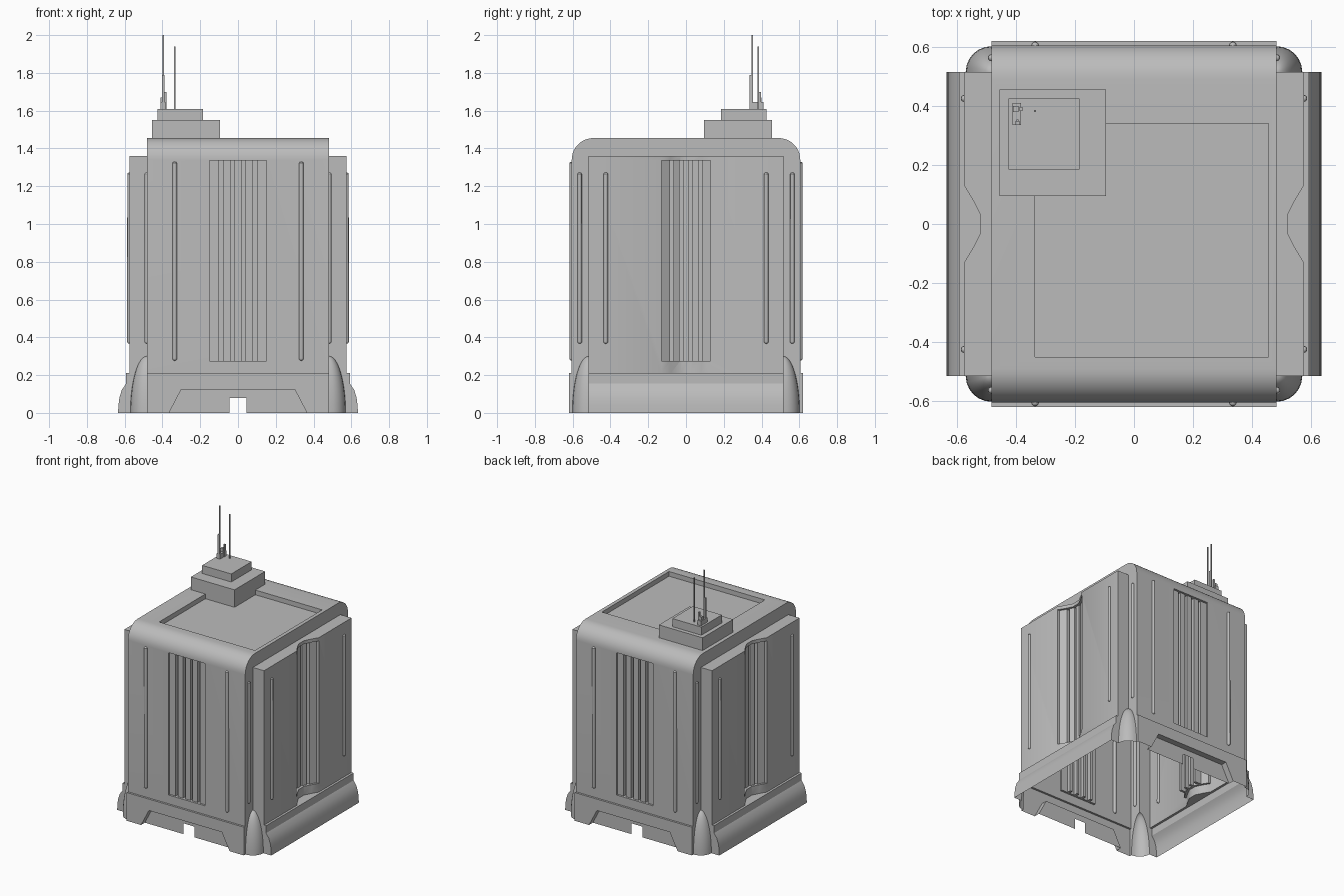
import bpy, bmesh, math
from mathutils import Vector

if "Cube" in bpy.data.objects:
    bpy.data.objects.remove(bpy.data.objects["Cube"])

grey = bpy.data.materials.new("concrete_grey")
grey.use_nodes = True
colour = (0.5, 0.5, 0.5, 1)
grey.diffuse_color = colour
grey.node_tree.nodes["Principled BSDF"].inputs["Base Color"].default_value = colour


def finish(name, bm):
    bmesh.ops.recalc_face_normals(bm, faces=bm.faces)
    me = bpy.data.meshes.new(name)
    bm.to_mesh(me)
    bm.free()
    me.materials.append(grey)
    ob = bpy.data.objects.new(name, me)
    bpy.context.collection.objects.link(ob)
    return ob


def prism(name, pts, axis, lo, hi):
    """Extrude a 2D outline along an axis; the outline uses the other two axes in order."""
    bm = bmesh.new()

    def place(p, d):
        c = list(p)
        c.insert(axis, d)
        return bm.verts.new(c)
    face = bm.faces.new([place(p, lo) for p in pts])
    ext = bmesh.ops.extrude_face_region(bm, geom=[face])
    step = Vector((0, 0, 0))
    step[axis] = hi - lo
    bmesh.ops.translate(bm, vec=step, verts=[v for v in ext["geom"] if isinstance(v, bmesh.types.BMVert)])
    return finish(name, bm)


def box(name, x0, x1, y0, y1, z0, z1):
    x0, x1 = sorted((x0, x1))
    y0, y1 = sorted((y0, y1))
    return prism(name, [(x0, y0), (x1, y0), (x1, y1), (x0, y1)], 2, z0, z1)


def select(ob):
    bpy.ops.object.select_all(action="DESELECT")
    ob.select_set(True)
    bpy.context.view_layer.objects.active = ob


def combine(target, other, operation="DIFFERENCE"):
    mod = target.modifiers.new("combine", "BOOLEAN")
    mod.operation, mod.solver, mod.object = operation, "EXACT", other
    select(target)
    bpy.ops.object.modifier_apply(modifier=mod.name)
    bpy.data.objects.remove(other)


def smooth(ob):
    select(ob)
    bpy.ops.object.shade_smooth_by_angle(angle=math.radians(32))


def capsule(name, x, y, z0, z1, r):
    bm = bmesh.new()
    bmesh.ops.create_uvsphere(bm, u_segments=12, v_segments=8, radius=r)
    for v in bm.verts:
        v.co += Vector((x, y, z1 - r if v.co.z > 0 else z0 + r))
    smooth(finish(name, bm))


W, D, TOP, R = 0.483, 0.605, 1.455, 0.115
PANEL_X, PANEL_Y = 0.575, 0.515
G0, G1 = 0.275, 1.335

# Main block: an arch with rounded front and back shoulders
arc = [(D - R + R * math.cos(a), TOP - R + R * math.sin(a))
       for a in (math.pi / 2 * i / 10 for i in range(11))]
outline = [(D, 0)] + arc + [(-y, z) for y, z in reversed(arc)] + [(-D, 0)]
building = prism("building", outline, 0, -W, W)

# Plinth
combine(building, box("plinth", -W, W, -0.62, 0.62, 0, 0.21), "UNION")

# Side panels with a concave bay in the middle
bay = [(PANEL_X, -0.13), (0.545, -0.08), (0.52, -0.03), (0.52, 0.03), (0.545, 0.08), (PANEL_X, 0.13)]
half = [(PANEL_X, -PANEL_Y)] + bay + [(PANEL_X, PANEL_Y)]
combine(building, prism("side_panels", half + [(-x, -y) for x, y in half], 2, 0.1, 1.36), "UNION")

# Flared side skirts
flare = [(0.635, 0), (0.633, 0.04), (0.628, 0.08), (0.615, 0.122), (0.592, 0.155), (0.592, 0.21)]
skirt = flare + [(-x, z) for x, z in reversed(flare)]
combine(building, prism("side_skirts", skirt, 1, -PANEL_Y, PANEL_Y), "UNION")

# Domed corner guards
for sx in (-1, 1):
    for sy in (-1, 1):
        bm = bmesh.new()
        bmesh.ops.create_uvsphere(bm, u_segments=24, v_segments=24, radius=1)
        cut = bmesh.ops.bisect_plane(bm, geom=bm.verts[:] + bm.edges[:] + bm.faces[:], dist=0.0001,
                                     plane_co=(0, 0, 0), plane_no=(0, 0, 1), clear_inner=True)
        bmesh.ops.holes_fill(bm, edges=[e for e in bm.edges if e.is_boundary])
        bmesh.ops.scale(bm, vec=(0.087, 0.087, 0.3), verts=bm.verts)
        bmesh.ops.translate(bm, vec=(sx * W, sy * PANEL_Y, 0), verts=bm.verts)
        combine(building, finish("corner_guard", bm), "UNION")

# Sunken roof deck
combine(building, box("roof_cut", -0.335, 0.455, -0.45, 0.34, 1.42, 1.6))

for s in (-1, 1):
    # Ribbed grilles: a shallow recess with deeper grooves between the ribs
    combine(building, box("grille_cut", -0.15, 0.15, s * 0.59, s * 0.7, G0, G1))
    sunk = [(0.7, -0.13)] + [(x - 0.018, y) for x, y in bay] + [(0.7, 0.13)]
    combine(building, prism("bay_cut", [(s * x, y) for x, y in sunk], 2, G0, G1))
    for i in (-1.5, -0.5, 0.5, 1.5):
        c = i * 0.06
        combine(building, box("groove_cut", c - 0.01, c + 0.01, s * 0.56, s * 0.7, G0, G1))
        c = i * 0.05
        combine(building, box("groove_cut", s * 0.475, s * 0.7, c - 0.009, c + 0.009, G0, G1))
    # Loading bay recess
    bay_door = [(-0.365, -0.1), (-0.365, 0), (-0.3, 0.125), (0.3, 0.125), (0.365, 0), (0.365, -0.1)]
    lo, hi = sorted((s * 0.575, s * 0.7))
    combine(building, prism("door_cut", bay_door, 1, lo, hi))

# Doorway through front and back
combine(building, box("doorway_cut", -0.045, 0.045, -1, 1, -0.1, 0.08))

# Open the hollow underside and the passage between the doorways
bm = bmesh.new()
bm.from_mesh(building.data)
gone = []
for f in bm.faces:
    c = f.calc_center_median()
    under = f.normal.z < -0.9 and c.z < 0.002
    passage = abs(c.x) < 0.05 and c.z < 0.09 and abs(f.normal.y) < 0.5
    if under or passage:
        gone.append(f)
bmesh.ops.delete(bm, geom=gone, context="FACES")
bm.to_mesh(building.data)
bm.free()
smooth(building)

# Slim vertical light strips
for sx in (-1, 1):
    for sy in (-1, 1):
        capsule("wall_strip", sx * 0.335, sy * D, 0.276, 1.33, 0.013)
        capsule("panel_strip", sx * PANEL_X, sy * 0.425, 0.366, 1.273, 0.012)
        capsule("corner_strip", sx * W, sy * 0.563, 0.366, 1.273, 0.012)

# Rooftop tower in two tiers
box("tower_lower", -0.455, -0.095, 0.095, 0.455, 1.42, 1.55)
box("tower_upper", -0.425, -0.185, 0.185, 0.425, 1.55, 1.61)

# Antennas and equipment
for name, x, y, w, d, top in (
        ("tall_antenna", -0.395, 0.35, 0.007, 0.007, 2.0),
        ("short_antenna", -0.335, 0.383, 0.007, 0.007, 1.94),
        ("antenna_mount", -0.395, 0.342, 0.014, 0.014, 1.79),
        ("equipment_box", -0.397, 0.373, 0.028, 0.075, 1.645),
        ("equipment_stack", -0.4, 0.39, 0.018, 0.02, 1.67),
        ("equipment_mast", -0.383, 0.39, 0.01, 0.014, 1.7)):
    box(name, x - w / 2, x + w / 2, y - d / 2, y + d / 2, 1.61, top)
